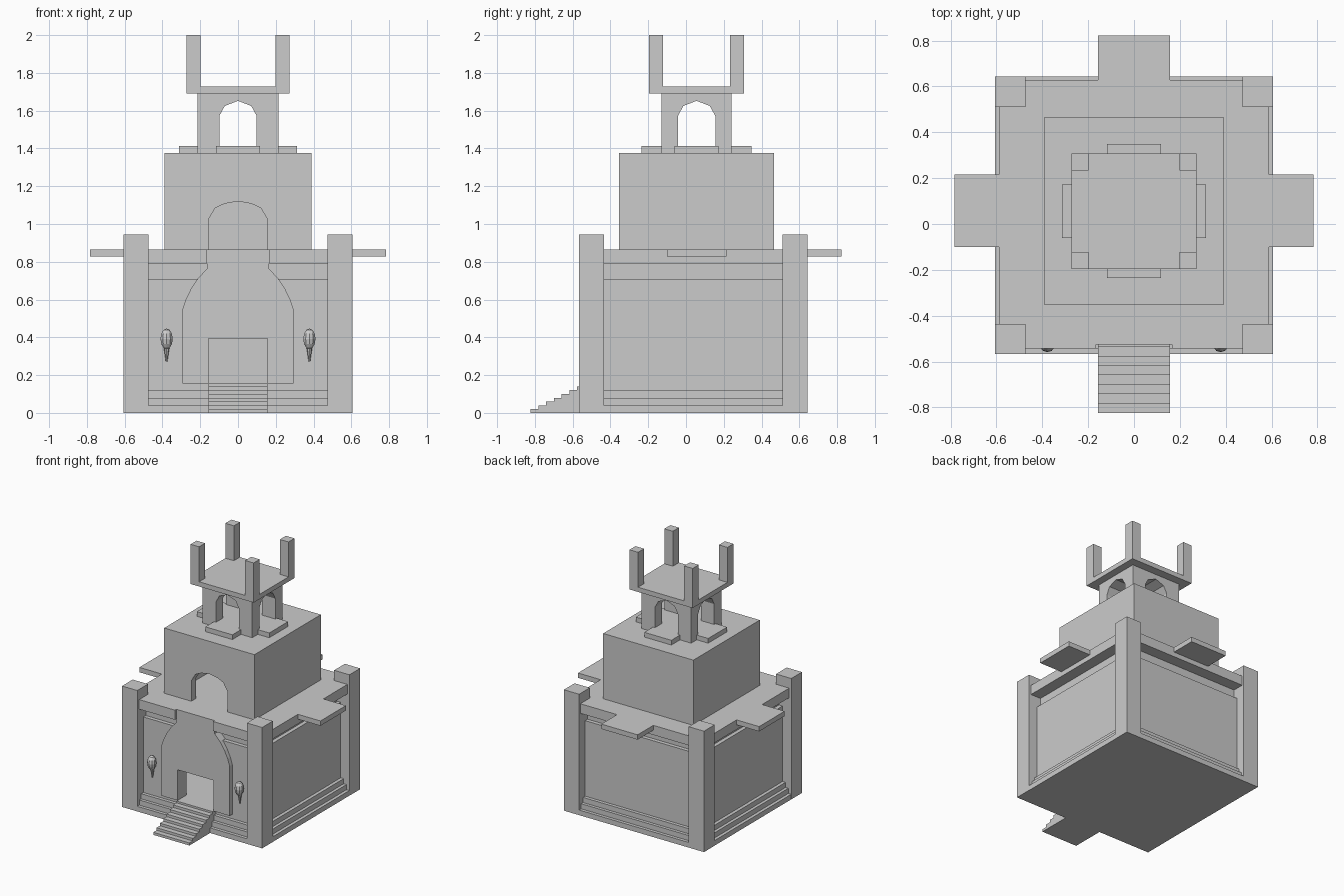
import bpy, bmesh
from mathutils import Vector

if "Cube" in bpy.data.objects:
    bpy.data.objects.remove(bpy.data.objects["Cube"])

CY = 0.038    # centre of lower body in y
TY = 0.056    # centre of upper storeys in y


def make(name, bm):
    bmesh.ops.recalc_face_normals(bm, faces=bm.faces)
    me = bpy.data.meshes.new(name)
    bm.to_mesh(me)
    bm.free()
    ob = bpy.data.objects.new(name, me)
    bpy.context.collection.objects.link(ob)
    return ob


def box(name, x0, x1, y0, y1, z0, z1):
    bm = bmesh.new()
    bmesh.ops.create_cube(bm, size=1)
    for v in bm.verts:
        v.co = Vector(((x0 + x1) / 2 + v.co.x * (x1 - x0),
                       (y0 + y1) / 2 + v.co.y * (y1 - y0),
                       (z0 + z1) / 2 + v.co.z * (z1 - z0)))
    return make(name, bm)


def block(name, hx, hy, cy, z0, z1):
    return box(name, -hx, hx, cy - hy, cy + hy, z0, z1)


def prism(name, outline, a, b, axis):
    """Extrude a 2D outline from a to b along the given axis."""
    place = {'x': lambda p, d: (d, p[0], p[1]),
             'y': lambda p, d: (p[0], d, p[1]),
             'z': lambda p, d: (p[0], p[1], d)}[axis]
    bm = bmesh.new()
    lo = [bm.verts.new(place(p, a)) for p in outline]
    hi = [bm.verts.new(place(p, b)) for p in outline]
    bm.faces.new(lo)
    bm.faces.new(hi)
    n = len(outline)
    for i in range(n):
        bm.faces.new((lo[i], lo[(i + 1) % n], hi[(i + 1) % n], hi[i]))
    return make(name, bm)


def mirrored(half, c=0.0):
    """Close a right-hand half profile symmetrically about c."""
    right = [(c + x, z) for x, z in half]
    left = [(c - x, z) for x, z in reversed(half) if x > 0]
    return right + left


def cut(target, *cutters):
    for c in cutters:
        c.hide_render = True
        c.hide_viewport = False
        c.display_type = 'WIRE'
        m = target.modifiers.new("cut", 'BOOLEAN')
        m.operation = 'DIFFERENCE'
        m.solver = 'EXACT'
        m.object = c


def corner_posts(name, hx, hy, cy, w, z0, z1):
    for i, sx in enumerate((-1, 1)):
        for j, sy in enumerate((-1, 1)):
            xs = sorted((sx * hx, sx * (hx - w)))
            ys = sorted((cy + sy * hy, cy + sy * (hy - w)))
            box(f"{name}_{i}{j}", *xs, *ys, z0, z1)


# Lower body: plinth steps, walls, frieze
for i, h in enumerate((0.605, 0.58, 0.556)):
    block(f"plinth_step_{i}", h, h, CY, 0.04 * i, 0.04 * (i + 1))
wall = block("lower_wall", 0.53, 0.53, CY, 0.12, 0.71)
frieze = block("frieze", 0.5, 0.5, CY, 0.71, 0.79)
room = block("lower_room_cutter", 0.45, 0.45, CY, 0.155, 0.9)
door = box("door_cutter", -0.155, 0.155, -0.7, -0.3, 0.155, 0.395)
cut(wall, room, door)
cut(frieze, room)
corner_posts("corner_post", 0.606, 0.605, CY, 0.132, 0, 0.945)

# Roof slab, notched where the portal neck rises, with side ledges
sf, sb, sx, nx = -0.543, 0.628, 0.588, 0.165
prism("roof_slab", [(-sx, sf), (-nx, sf), (-nx, -0.455), (nx, -0.455),
                    (nx, sf), (sx, sf), (sx, sb), (-sx, sb)], 0.79, 0.865, 'z')
for s, n in ((-1, "left"), (1, "right")):
    box(f"roof_ledge_{n}", *sorted((s * 0.58, s * 0.783)), -0.1, 0.215, 0.827, 0.865)
box("roof_ledge_back", -0.157, 0.157, 0.62, 0.822, 0.827, 0.865)

# Front portal with door opening
portal = prism("portal", mirrored([(0.295, 0.155), (0.295, 0.545), (0.277, 0.6),
                                   (0.25, 0.655), (0.21, 0.715), (0.165, 0.762),
                                   (0.165, 0.865)]), -0.525, -0.455, 'y')
cut(portal, door)

# Stairs
steps = [(-0.49, 0), (-0.823, 0)]
for i in range(8):
    y = -0.823 + 0.041 * i
    z = 0.155 if i == 7 else 0.02 * (i + 1)
    steps += [(y, z)] if i == 0 else [(y, 0.02 * i), (y, z)]
steps.append((-0.49, 0.155))
prism("stairs", steps, -0.156, 0.156, 'x')

# Wall torches
for s, n in ((-1, "left"), (1, "right")):
    bm = bmesh.new()
    bmesh.ops.create_uvsphere(bm, u_segments=10, v_segments=6, radius=1)
    for v in bm.verts:
        v.co = Vector((s * 0.378 + v.co.x * 0.034, -0.525 + v.co.y * 0.034,
                       0.392 + v.co.z * 0.055))
    make(f"torch_head_{n}", bm)
    bm = bmesh.new()
    bmesh.ops.create_cone(bm, cap_ends=True, segments=8, radius1=0.004,
                          radius2=0.016, depth=0.08)
    bmesh.ops.translate(bm, verts=bm.verts, vec=(s * 0.378, -0.518, 0.312))
    make(f"torch_handle_{n}", bm)

# Upper storey with arched doorway
upper = block("upper_storey", 0.39, 0.41, TY, 0.865, 1.375)
upper_room = block("upper_room_cutter", 0.33, 0.35, TY, 0.8, 1.32)
arch = prism("upper_arch_cutter", mirrored([(0.156, 0.8), (0.156, 1.025), (0.12, 1.085),
                                            (0.07, 1.108), (0, 1.12)]), -0.6, -0.2, 'y')
cut(upper, upper_room, arch)

# Belfry floor slabs in a cross
block("belfry_floor_x", 0.313, 0.117, TY, 1.375, 1.412)
block("belfry_floor_y", 0.117, 0.292, TY, 1.375, 1.412)

# Belfry pierced by arches both ways
belfry = block("belfry", 0.214, 0.186, TY, 1.375, 1.69)
half = [(0.099, 1.3), (0.099, 1.572), (0.07, 1.625), (0, 1.652)]
cut(belfry, prism("belfry_arch_cutter_y", mirrored(half), -0.5, 0.6, 'y'),
    prism("belfry_arch_cutter_x", mirrored(half, TY), -0.6, 0.6, 'x'))

# Belfry roof and corner horns
block("belfry_roof", 0.273, 0.252, TY, 1.69, 1.727)
corner_posts("roof_horn", 0.273, 0.252, TY, 0.074, 1.727, 2.0)
